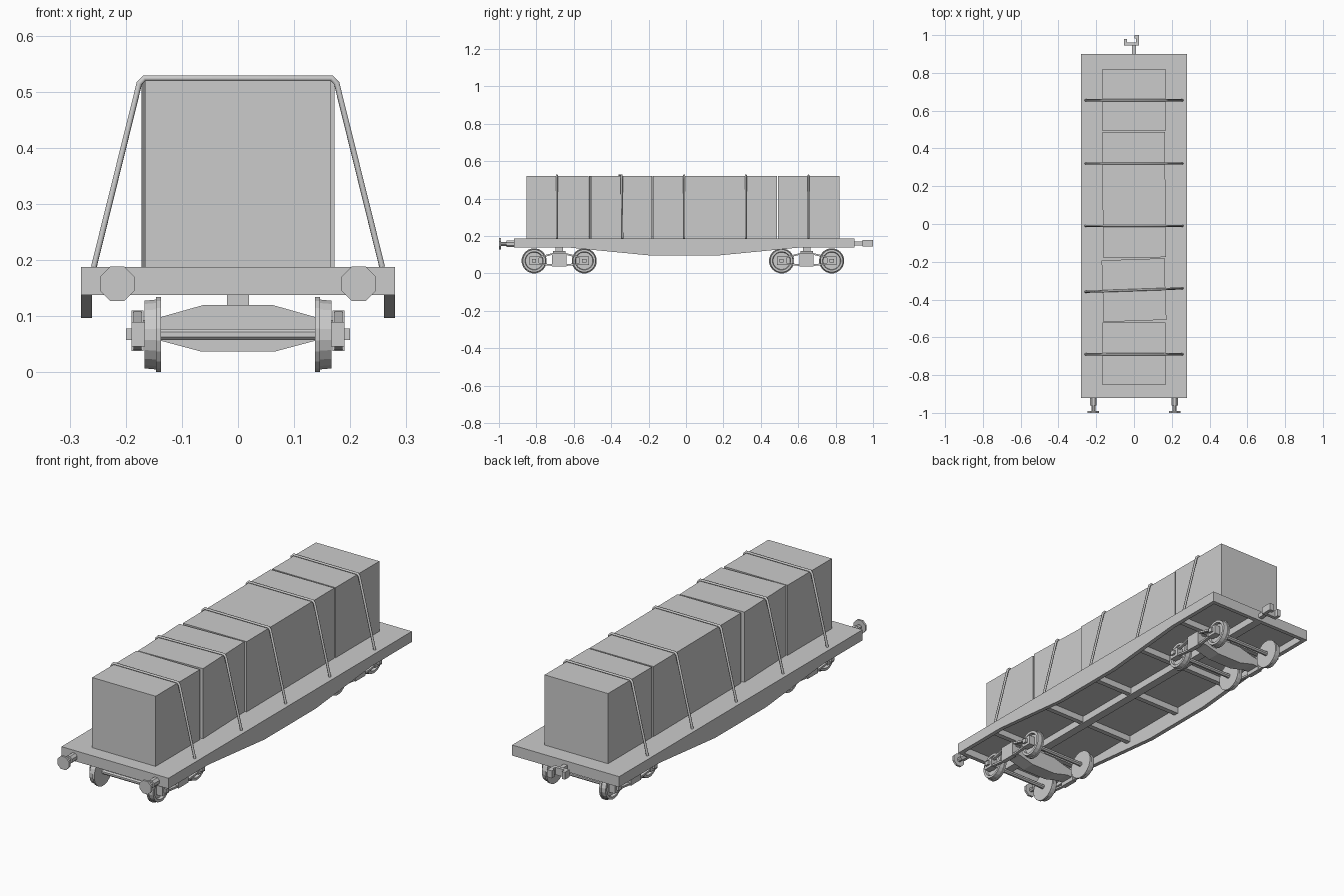
import bpy, bmesh, math
from mathutils import Matrix, Vector

cube = bpy.data.objects.get("Cube")
if cube:
    bpy.data.objects.remove(cube, do_unlink=True)

grey = bpy.data.materials.new("plain grey")
grey.use_nodes = True
grey.diffuse_color = (0.6, 0.6, 0.6, 1)
grey.node_tree.nodes["Principled BSDF"].inputs["Base Color"].default_value = (0.6, 0.6, 0.6, 1)


def finish(name, bm):
    bmesh.ops.recalc_face_normals(bm, faces=bm.faces[:])
    mesh = bpy.data.meshes.new(name)
    bm.to_mesh(mesh)
    bm.free()
    mesh.materials.append(grey)
    ob = bpy.data.objects.new(name, mesh)
    bpy.context.collection.objects.link(ob)
    return ob


def box(name, x, y, z, turn=0):
    """Box from (low, high) ranges, turned about its own vertical axis."""
    bm = bmesh.new()
    bmesh.ops.create_cube(bm, size=1)
    mid = Vector([(a + b) / 2 for a, b in (x, y, z)])
    size = Matrix.Diagonal([b - a for a, b in (x, y, z)] + [1])
    bm.transform(Matrix.Translation(mid) @ Matrix.Rotation(math.radians(turn), 4, 'Z') @ size)
    return finish(name, bm)


def prism(name, points, low, high, axis):
    """Extrude an outline along an axis: X takes (y, z), Y takes (x, z), Z takes (x, y)."""
    place = {'X': lambda a, b, c: (c, a, b), 'Y': lambda a, b, c: (a, c, b),
             'Z': lambda a, b, c: (a, b, c)}[axis]
    bm = bmesh.new()
    face = bm.faces.new([bm.verts.new(place(a, b, low)) for a, b in points])
    new = bmesh.ops.extrude_face_region(bm, geom=[face])["geom"]
    move = Vector(place(0, 0, high - low))
    bmesh.ops.translate(bm, vec=move, verts=[v for v in new if isinstance(v, bmesh.types.BMVert)])
    return finish(name, bm)


def lathe(name, profile, sides, centre, axis, sign=1):
    """Turn (distance along axis, radius) rings into a closed solid."""
    bm = bmesh.new()
    rings = []
    for along, r in profile:
        ring = []
        for i in range(sides):
            t = math.tau * (i + 0.5) / sides
            p = (sign * along, r * math.cos(t), r * math.sin(t))
            if axis == 'Y':
                p = (p[1], p[0], p[2])
            ring.append(bm.verts.new(Vector(p) + Vector(centre)))
        rings.append(ring)
    for a, b in zip(rings, rings[1:]):
        for i in range(sides):
            j = (i + 1) % sides
            bm.faces.new((a[i], a[j], b[j], b[i]))
    bm.faces.new(rings[0])
    bm.faces.new(rings[-1])
    return finish(name, bm)


# Wagon floor and frame
box("deck", (-0.28, 0.28), (-0.92, 0.9), (0.172, 0.188))
box("front_end_beam", (-0.28, 0.28), (-0.92, -0.9), (0.138, 0.18))
box("back_end_beam", (-0.28, 0.28), (0.88, 0.9), (0.138, 0.18))
box("centre_sill", (-0.02, 0.02), (-0.9, 0.88), (0.138, 0.175))
sill = [(-0.92, 0.18), (-0.92, 0.138), (-0.62, 0.138), (-0.2, 0.097),
        (0.18, 0.097), (0.6, 0.138), (0.9, 0.138), (0.9, 0.18)]
for side, s in (("left", 1), ("right", -1)):
    prism(side + "_side_sill", sill, s * 0.28, s * 0.26, 'X')
for y in (-0.68, -0.35, -0.01, 0.33, 0.645):
    box("cross_beam", (-0.265, 0.265), (y - 0.012, y + 0.012), (0.142, 0.175))

# Crates on the deck
for low, high, turn in ((-0.853, -0.522, 0), (-0.513, -0.187, 2),
                        (-0.177, 0.485, 0.4), (0.492, 0.82, 0)):
    box("crate", (-0.166, 0.166), (low, high), (0.188, 0.52), turn)

# Straps over the crates
half = [(0.257, 0.188), (0.176, 0.515), (0.167, 0.5245)]
path = half + [(-x, z) for x, z in reversed(half)]
for y, turn in ((-0.69, 0), (-0.35, 2), (-0.01, 0), (0.32, 0), (0.655, 0)):
    curve = bpy.data.curves.new("strap", 'CURVE')
    curve.dimensions = '3D'
    curve.bevel_depth = 0.0058
    curve.bevel_resolution = 1
    curve.use_fill_caps = True
    curve.materials.append(grey)
    spline = curve.splines.new('POLY')
    spline.points.add(len(path) - 1)
    for p, (x, z) in zip(spline.points, path):
        p.co = (x, 0, z, 1)
    strap = bpy.data.objects.new("strap", curve)
    strap.location.y = y
    strap.rotation_euler.z = math.radians(turn)
    bpy.context.collection.objects.link(strap)

# Buffers on the front
buffer_rings = [(-0.91, 0.019), (-0.96, 0.019), (-0.96, 0.011),
                (-0.99, 0.011), (-0.99, 0.033), (-1.0, 0.033)]
for x in (-0.215, 0.215):
    lathe("buffer", buffer_rings, 8, (x, 0, 0.158), 'Y')

# Hooked coupler on the back
box("coupler_shank", (-0.01, 0.01), (0.89, 0.95), (0.15, 0.17))
hook = [(-0.052, 0.945), (0.027, 0.945), (0.027, 1.0), (0.002, 1.0), (0.002, 0.982),
        (0.011, 0.982), (0.011, 0.961), (-0.036, 0.961), (-0.036, 0.98), (-0.052, 0.98)]
prism("coupler_hook", hook, 0.143, 0.178, 'Z')

# Bogies
wheel_rings = [(0.137, 0.0675), (0.146, 0.0675), (0.146, 0.063), (0.167, 0.061),
               (0.167, 0.049), (0.155, 0.046), (0.155, 0.02), (0.168, 0.018)]
AXLE_Z = 0.0675
bolster = [(-0.14, 0.057), (-0.065, 0.037), (0.065, 0.037), (0.14, 0.057),
           (0.19, 0.057), (0.19, 0.09), (0.14, 0.098), (0.062, 0.12),
           (-0.062, 0.12), (-0.14, 0.098), (-0.19, 0.09), (-0.19, 0.057)]
for bogie_y in (-0.678, 0.645):
    prism("bogie_bolster", bolster, bogie_y - 0.034, bogie_y + 0.034, 'Y')
    box("bogie_pivot", (-0.02, 0.02), (bogie_y - 0.02, bogie_y + 0.02), (0.115, 0.175))
    for s in (-1, 1):
        box("side_frame_block", (s * 0.168, s * 0.19),
            (bogie_y - 0.038, bogie_y + 0.038), (0.038, 0.11))
    for end in (-1, 1):
        y = bogie_y + end * 0.134
        lathe("axle", [(-0.15, 0.011), (0.15, 0.011)], 8, (0, y, AXLE_Z), 'X')
        for s in (-1, 1):
            lathe("wheel", wheel_rings, 20, (0, y, AXLE_Z), 'X', s)
            box("axle_box", (s * 0.16, s * 0.19), (y - 0.025, y + 0.025), (0.046, 0.09))
            box("axle_box_cap", (s * 0.19, s * 0.2), (y - 0.011, y + 0.011), (0.058, 0.078))
            # Paired bars joining the axle box to the middle block
            for outer, inner in ((0.08, 0.1), (0.048, 0.04)):
                a, b = y - end * 0.02, bogie_y + end * 0.035
                bar = [(a, outer), (b, inner), (b, inner + 0.009), (a, outer + 0.009)]
                prism("side_frame_bar", bar, s * 0.172, s * 0.186, 'X')
